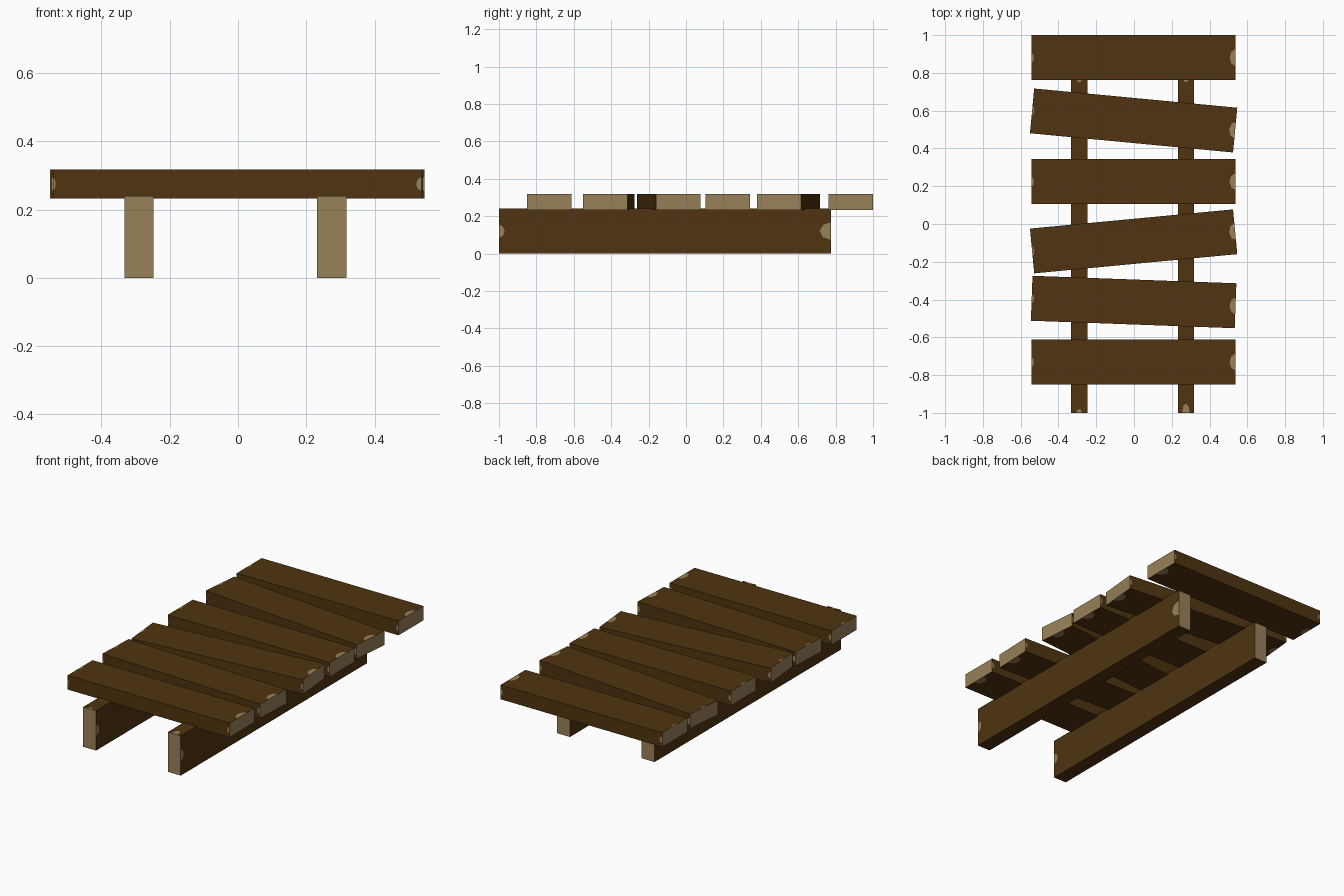
import bpy, bmesh, math
from mathutils import Vector

if "Cube" in bpy.data.objects:
    bpy.data.objects.remove(bpy.data.objects["Cube"])


def material(name, rgb):
    m = bpy.data.materials.new(name)
    m.diffuse_color = (*rgb, 1)
    m.use_nodes = True
    m.node_tree.nodes["Principled BSDF"].inputs["Base Color"].default_value = m.diffuse_color
    return m


BARK = material("dark brown wood", (0.080, 0.034, 0.005))
GRAIN = material("pale cut wood", (0.315, 0.218, 0.098))


def board(name, centre, size, turn, chips):
    """Long board along local x. chips[(end, side)] = (depth, half width) of a
    worn half-octagon patch; sides are 0 bottom, 1 back, 2 top, 3 front."""
    hx, hy, hz = (s / 2 for s in size)
    corners = [Vector((0, y, z)) for y, z in
               ((-hy, -hz), (hy, -hz), (hy, hz), (-hy, hz))]
    bm = bmesh.new()

    def face(points, mat):
        bm.faces.new([bm.verts.new(p) for p in points]).material_index = mat

    end_loops = {-1: [], 1: []}
    for k in range(4):
        a, b = corners[k], corners[(k + 1) % 4]
        mid, along = (a + b) / 2, (b - a).normalized()
        outline = []
        for end in (-1, 1):
            tip = Vector((end * hx, 0, 0))
            arc = []
            if (end, k) in chips:
                depth, half = chips[(end, k)]
                for i in range(5):
                    t = math.pi * i / 4
                    arc.append(mid + tip - along * half * math.cos(t)
                               - Vector((end * depth * math.sin(t), 0, 0)))
                face(arc, 1)
                end_loops[end] += [a + tip, arc[0], arc[-1]]
            else:
                end_loops[end].append(a + tip)
            edge = [a + tip] + arc + [b + tip]
            outline += edge if end < 0 else edge[::-1]
        face(outline, 0)
    # pale sawn ends
    for loop in end_loops.values():
        face(loop, 1)
    bmesh.ops.remove_doubles(bm, verts=bm.verts, dist=1e-5)
    bmesh.ops.recalc_face_normals(bm, faces=bm.faces)
    me = bpy.data.meshes.new(name)
    bm.to_mesh(me)
    bm.free()
    me.materials.append(BARK)
    me.materials.append(GRAIN)
    ob = bpy.data.objects.new(name, me)
    ob.location = centre
    ob.rotation_euler.z = math.radians(turn)
    bpy.context.collection.objects.link(ob)


# cross planks, some knocked askew
plank_chips = {(1, 2): (0.032, 0.045), (1, 0): (0.045, 0.045),
               (1, 3): (0.016, 0.02), (1, 1): (0.016, 0.02),
               (-1, 2): (0.012, 0.025), (-1, 0): (0.03, 0.04),
               (-1, 3): (0.008, 0.02), (-1, 1): (0.02, 0.02)}
planks = [(0.881, 0), (0.548, -5.4), (0.224, 0),
          (-0.092, 5.4), (-0.413, -2.1), (-0.731, 0)]
for i, (y, turn) in enumerate(planks):
    board(f"plank_{i + 1}", (-0.002, y, 0.275), (1.08, 0.238, 0.086),
          turn, plank_chips)

# two lengthwise rails carrying the planks
left_chips = {(-1, 3): (0.03, 0.035), (-1, 1): (0.03, 0.035),
              (-1, 2): (0.02, 0.015), (1, 2): (0.025, 0.017)}
right_chips = {(-1, 3): (0.03, 0.035), (-1, 1): (0.03, 0.035),
               (-1, 2): (0.05, 0.02), (1, 2): (0.025, 0.017),
               (1, 3): (0.06, 0.047)}
for name, x, chips in (("left_rail", -0.29, left_chips),
                       ("right_rail", 0.275, right_chips)):
    board(name, (x, -0.1125, 0.12), (1.775, 0.086, 0.24), 90, chips)
